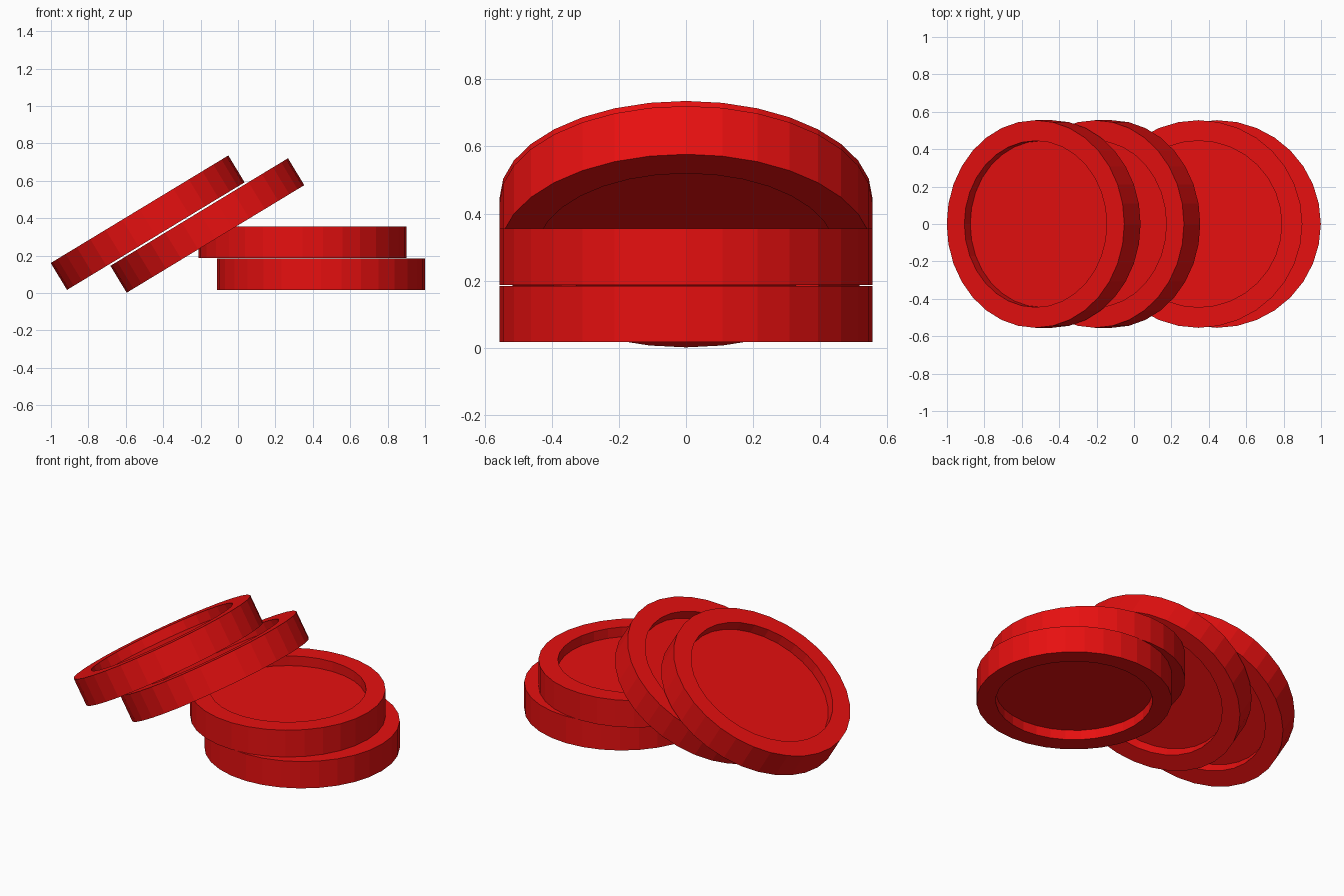
import bpy, bmesh, math

if "Cube" in bpy.data.objects:
    bpy.data.objects.remove(bpy.data.objects["Cube"])

SIDES = 32
RADIUS, INNER = 0.555, 0.445      # outer rim and recess radius
HALF, DEPTH = 0.084, 0.061        # half thickness and recess depth

red = bpy.data.materials.new("red")
red.diffuse_color = (0.8, 0.005, 0.005, 1)
red.use_nodes = True
red.node_tree.nodes["Principled BSDF"].inputs["Base Color"].default_value = red.diffuse_color


def make_disc(name, x, z, tilt_deg):
    """Flat-faced round disc with a shallow recess on both sides."""
    floor = HALF - DEPTH
    profile = [(INNER, floor), (INNER, HALF), (RADIUS, HALF),
               (RADIUS, -HALF), (INNER, -HALF), (INNER, -floor)]
    bm = bmesh.new()
    rings = [[bm.verts.new((r * math.cos(2 * math.pi * i / SIDES),
                            r * math.sin(2 * math.pi * i / SIDES), h))
              for i in range(SIDES)] for r, h in profile]
    # rim walls
    for a, b in zip(rings, rings[1:]):
        for i in range(SIDES):
            j = (i + 1) % SIDES
            bm.faces.new((a[i], b[i], b[j], a[j]))
    # recess floors
    bm.faces.new(rings[0])
    bm.faces.new(rings[-1])
    bmesh.ops.recalc_face_normals(bm, faces=bm.faces)
    mesh = bpy.data.meshes.new(name)
    bm.to_mesh(mesh)
    bm.free()
    mesh.materials.append(red)
    obj = bpy.data.objects.new(name, mesh)
    obj.location = (x, 0, z)
    obj.rotation_euler = (0, -math.radians(tilt_deg), 0)
    bpy.context.collection.objects.link(obj)


# two stacked discs
make_disc("lower_flat_disc", 0.444, 0.101, 0)
make_disc("upper_flat_disc", 0.345, 0.271, 0)
# two discs leaning on the stack
make_disc("inner_leaning_disc", -0.164, 0.361, 31.2)
make_disc("outer_leaning_disc", -0.483, 0.376, 31.2)
